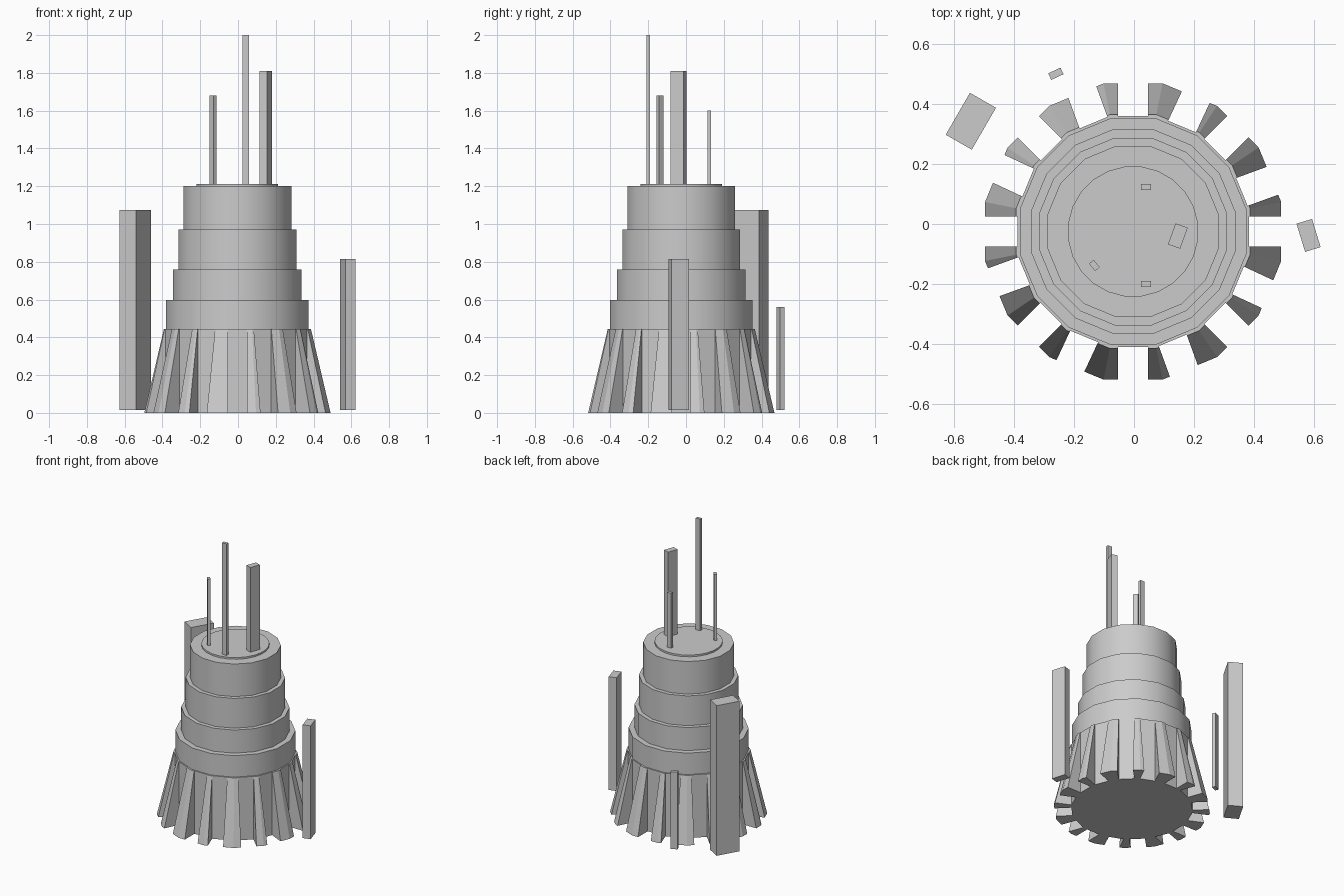
import bpy
from math import radians, cos, sin, pi

if "Cube" in bpy.data.objects:
    bpy.data.objects.remove(bpy.data.objects["Cube"])

CX, CY = -0.003, -0.025   # tower axis


def ring(name, r1, r2, z0, z1, sides=16):
    """Polygonal drum with flats facing the axes; r1/r2 measured to the flats."""
    k = cos(pi / sides)
    bpy.ops.mesh.primitive_cone_add(vertices=sides, radius1=r1 / k, radius2=r2 / k,
                                    depth=z1 - z0, location=(CX, CY, (z0 + z1) / 2),
                                    rotation=(0, 0, pi / sides))
    ob = bpy.context.object
    ob.name = name
    return ob


def bar(name, x, y, sx, sy, z0, z1, angle=0):
    bpy.ops.mesh.primitive_cube_add(size=1, location=(x, y, (z0 + z1) / 2),
                                    rotation=(0, 0, radians(angle)))
    ob = bpy.context.object
    ob.name = name
    ob.scale = (sx, sy, z1 - z0)
    bpy.ops.object.transform_apply(location=False, rotation=False, scale=True)
    return ob


def boolean(target, tool, op):
    m = target.modifiers.new(op.lower(), 'BOOLEAN')
    m.operation, m.object, m.solver = op, tool, 'EXACT'
    bpy.ops.object.select_all(action='DESELECT')
    bpy.context.view_layer.objects.active = target
    target.select_set(True)
    bpy.ops.object.modifier_apply(modifier=m.name)
    bpy.data.objects.remove(tool)


# Flared base, cut by sixteen parallel-sided slots, around a straight core
base = ring("finned_base", 0.493, 0.389, 0, 0.445)
for quarter in range(4):
    for a in (90, 65, 45, 20):
        t = a + 90 * quarter
        c, s = cos(radians(t)), sin(radians(t))
        slot = bar("slot_cutter", CX + 0.52 * c, CY + 0.52 * s, 0.3, 0.1, -0.1, 0.6, t)
        boolean(base, slot, 'DIFFERENCE')
boolean(base, ring("base_core", 0.385, 0.385, 0, 0.445), 'UNION')

# Stepped tiers
levels = [(0.377, 0.445, 0.597), (0.34, 0.597, 0.76), (0.312, 0.76, 0.97), (0.285, 0.97, 1.2)]
for i, (r, z0, z1) in enumerate(levels):
    ob = ring(f"tier_{i + 1}", r, r, z0, z1)
    bpy.ops.object.shade_smooth_by_angle(angle=radians(30))
ring("roof_disc", 0.216, 0.216, 1.2, 1.212, 24)
bpy.ops.object.shade_smooth_by_angle(angle=radians(30))

# Roof masts
bar("mast_back", 0.04, 0.123, 0.034, 0.02, 1.2, 1.6)
bar("mast_front", 0.04, -0.2, 0.034, 0.02, 1.2, 2.0)
bar("mast_wide", 0.146, -0.04, 0.043, 0.074, 1.2, 1.81, -20)
bar("mast_small", -0.132, -0.138, 0.032, 0.02, 1.2, 1.68, -50)

# Free-standing pillars
bar("pillar_large", -0.543, 0.342, 0.1, 0.161, 0.015, 1.075, -30)
bar("pillar_medium", 0.581, -0.038, 0.054, 0.098, 0.015, 0.815, 17)
bar("pillar_small", -0.26, 0.5, 0.045, 0.024, 0.015, 0.56, 25)
